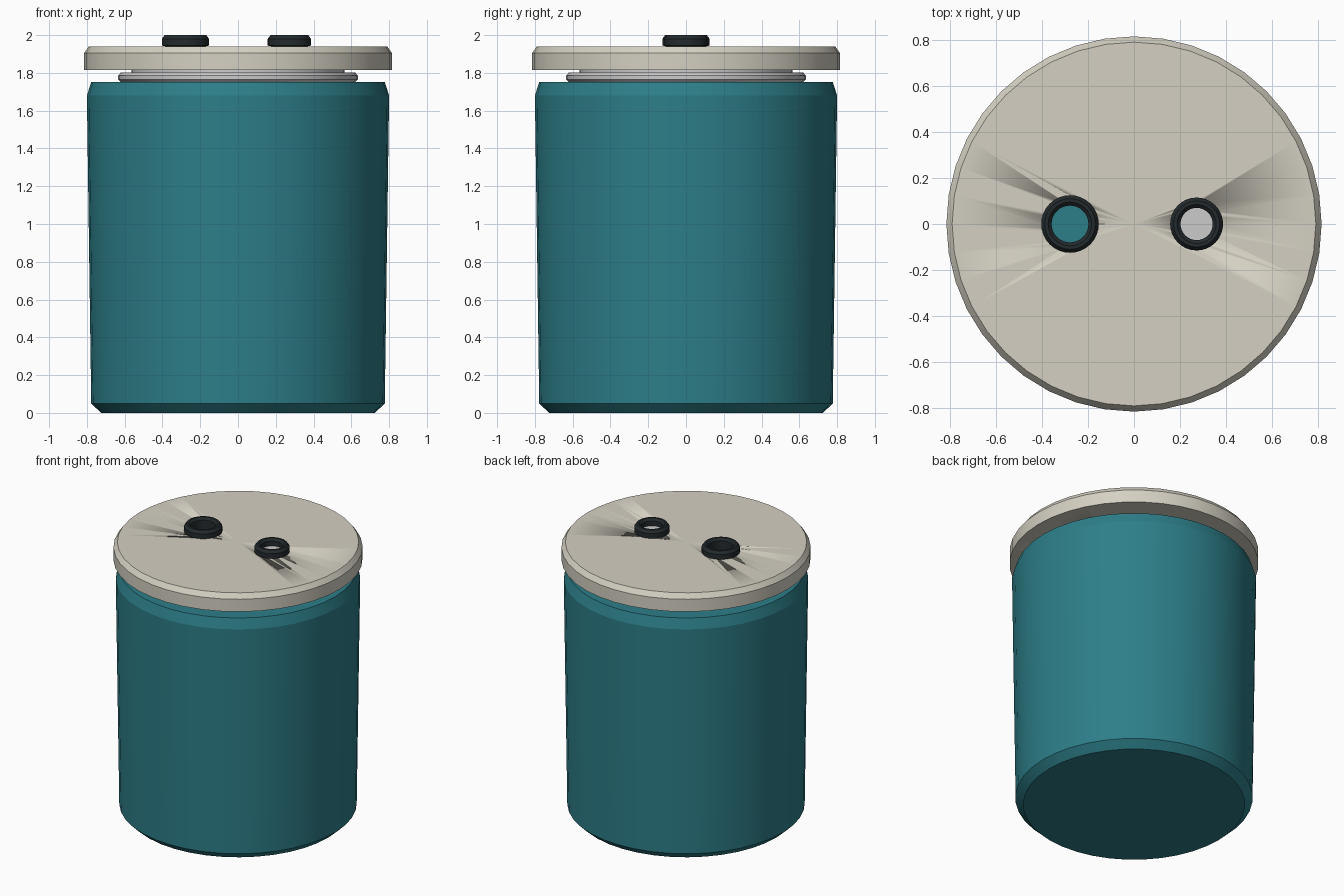
import bpy, bmesh, math

if "Cube" in bpy.data.objects:
    bpy.data.objects.remove(bpy.data.objects["Cube"])


def material(name, rgb):
    m = bpy.data.materials.new(name)
    m.diffuse_color = (*rgb, 1)
    m.use_nodes = True
    m.node_tree.nodes["Principled BSDF"].inputs["Base Color"].default_value = m.diffuse_color
    return m


TEAL = material("teal", (0.026, 0.21, 0.25))
CREAM = material("cream", (0.66, 0.63, 0.54))
RUBBER = material("rubber", (0.017, 0.023, 0.026))
WHITE = material("white", (0.85, 0.85, 0.85))


def lathe(name, profile, mat, segs=40, x=0.0, closed=False, angle=25):
    """Revolve an (r, z) profile about z; r = 0 ends become poles."""
    bm = bmesh.new()
    pts = [bm.verts.new((r, 0, z)) for r, z in profile]
    edges = [bm.edges.new(p) for p in zip(pts, pts[1:])]
    if closed:
        edges.append(bm.edges.new((pts[-1], pts[0])))
    bmesh.ops.spin(bm, geom=pts + edges, axis=(0, 0, 1), cent=(0, 0, 0),
                   angle=2 * math.pi, steps=segs)
    bmesh.ops.remove_doubles(bm, verts=bm.verts, dist=1e-5)
    bmesh.ops.recalc_face_normals(bm, faces=bm.faces)
    mesh = bpy.data.meshes.new(name)
    bm.to_mesh(mesh)
    bm.free()
    ob = bpy.data.objects.new(name, mesh)
    ob.location.x = x
    bpy.context.collection.objects.link(ob)
    mesh.materials.append(mat)
    bpy.ops.object.select_all(action='DESELECT')
    ob.select_set(True)
    bpy.context.view_layer.objects.active = ob
    bpy.ops.object.shade_smooth_by_angle(angle=math.radians(angle))
    return ob


# Hollow tapered body, with chamfered foot and shoulder
lathe("body", [(0, 0), (0.725, 0), (0.777, 0.05), (0.8, 1.68), (0.777, 1.752),
               (0.61, 1.752), (0.61, 1.65), (0.73, 1.58), (0.71, 0.08), (0, 0.08)],
      TEAL, angle=12)

# Neck below the lid and the sealing ring resting on the rim
lathe("neck", [(0.565, 1.66), (0.565, 1.83), (0.52, 1.83), (0.52, 1.66)],
      WHITE, closed=True)
lathe("seal_ring", [(0.56, 1.752), (0.62, 1.752), (0.635, 1.765), (0.635, 1.785),
                    (0.62, 1.802), (0.56, 1.802)], WHITE, closed=True)

# Lid disc
lid = lathe("lid", [(0, 1.815), (0.815, 1.815), (0.815, 1.905), (0.79, 1.94), (0, 1.94)],
            CREAM)

# Two grommets, each through its own hole in the lid
for side, x, r, inner in (("left", -0.278, 0.125, 0.08), ("right", 0.272, 0.115, 0.07)):
    cutter = lathe(side + "_hole_cutter", [(0, 1.7), (r - 0.015, 1.7), (r - 0.015, 2.1), (0, 2.1)],
                   CREAM, x=x)
    cutter.hide_render = True
    cutter.hide_set(True)
    cut = lid.modifiers.new(side + "_hole", 'BOOLEAN')
    cut.operation = 'DIFFERENCE'
    cut.solver = 'EXACT'
    cut.object = cutter
    lathe(side + "_grommet",
          [(inner, 1.80), (r, 1.80), (r, 1.814), (r - 0.017, 1.814), (r - 0.017, 1.941),
           (r, 1.945), (r, 1.98), (r - 0.015, 2.0), (inner + 0.015, 2.0), (inner, 1.985)],
          RUBBER, segs=32, x=x, closed=True)

# Capped tube filling the right grommet
lathe("tube", [(0, 1.3), (0.0705, 1.3), (0.0705, 1.95), (0, 1.95)], WHITE, segs=32, x=0.272)
